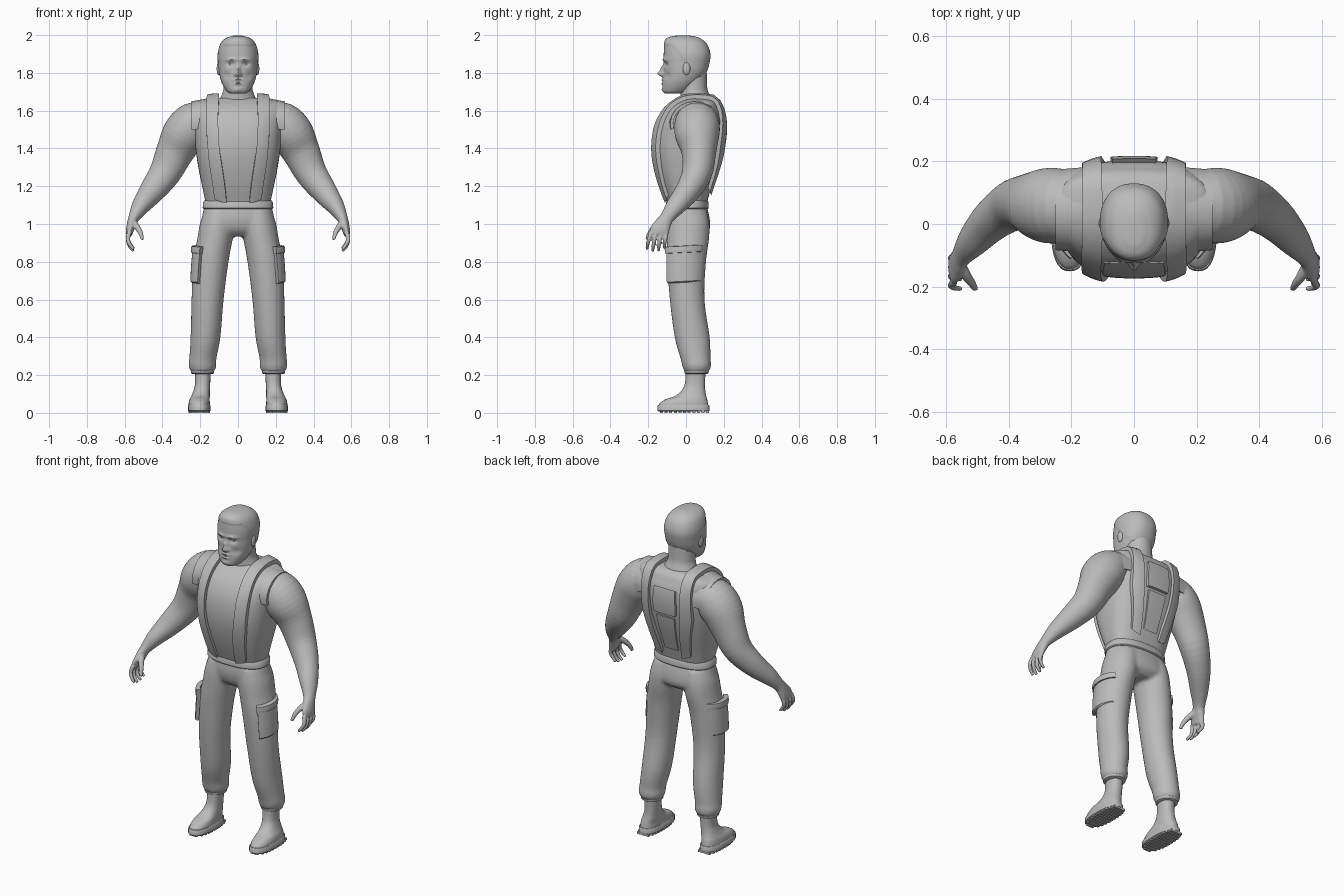
import bpy, bmesh, math
from mathutils import Vector, Matrix
from mathutils.bvhtree import BVHTree

if "Cube" in bpy.data.objects:
    bpy.data.objects.remove(bpy.data.objects["Cube"])

grey = bpy.data.materials.new("plain grey")
grey.diffuse_color = (0.5, 0.5, 0.5, 1)
grey.use_nodes = True
grey.node_tree.nodes["Principled BSDF"].inputs["Base Color"].default_value = grey.diffuse_color


def finish(bm, name, mirror=False, remesh=0, angle=40, relax=4):
    """Turn a bmesh into a smooth object, optionally fused and mirrored."""
    bmesh.ops.recalc_face_normals(bm, faces=bm.faces)
    me = bpy.data.meshes.new(name)
    bm.to_mesh(me)
    bm.free()
    me.materials.append(grey)
    ob = bpy.data.objects.new(name, me)
    bpy.context.collection.objects.link(ob)
    bpy.ops.object.select_all(action='DESELECT')
    ob.select_set(True)
    bpy.context.view_layer.objects.active = ob
    if remesh:
        m = ob.modifiers.new("fuse", 'REMESH')
        m.mode, m.voxel_size, m.use_smooth_shade = 'VOXEL', remesh, True
        s = ob.modifiers.new("relax", 'SMOOTH')
        s.iterations, s.factor = relax, 0.5
        for p in me.polygons:
            p.use_smooth = True
    else:
        bpy.ops.object.shade_smooth_by_angle(angle=math.radians(angle))
    if mirror:
        ob.modifiers.new("mirror", 'MIRROR')
    return ob


def skin(bm, loops):
    """Bridge closed loops of points and cap both ends."""
    vs = [[bm.verts.new(p) for p in lp] for lp in loops]
    n = len(vs[0])
    for a, b in zip(vs, vs[1:]):
        for i in range(n):
            bm.faces.new((a[i], a[(i + 1) % n], b[(i + 1) % n], b[i]))
    bm.faces.new(vs[0])
    bm.faces.new(vs[-1])


def refine(rows, k):
    """Catmull-Rom interpolation of every column."""
    out = []
    for i in range(len(rows) - 1):
        p = [rows[max(0, min(len(rows) - 1, i + j))] for j in (-1, 0, 1, 2)]
        for s in range(k):
            t = s / k
            out.append([0.5 * (2 * b + (c - a) * t + (2 * a - 5 * b + 4 * c - d) * t * t
                               + (3 * b - a - 3 * c + d) * t ** 3) for a, b, c, d in zip(*p)])
    return out + [list(rows[-1])]


def loft(bm, rows, n=32, e=2.0, k=4, along=False):
    """Rows are x, y, z, radius across, radius deep; along follows the path."""
    rows = refine(rows, k) if k > 1 else rows
    loops = []
    for i, (x, y, z, a, b) in enumerate(rows):
        u, v = Vector((1, 0, 0)), Vector((0, 1, 0))
        if along:
            t = Vector(rows[min(i + 1, len(rows) - 1)][:3]) - Vector(rows[max(i - 1, 0)][:3])
            t.normalize()
            u = (v - t * v.dot(t)).normalized()
            v = t.cross(u)
        lp = []
        for j in range(n):
            c, s = math.cos(math.tau * j / n), math.sin(math.tau * j / n)
            lp.append(Vector((x, y, z)) + u * a * math.copysign(abs(c) ** (2 / e), c)
                      + v * b * math.copysign(abs(s) ** (2 / e), s))
        loops.append(lp)
    skin(bm, loops)


def span(rows):
    """Rows of z, half width, front y, back y become loft rows."""
    return [(0, (f + b) / 2, z, w, (b - f) / 2) for z, w, f, b in rows]


def box(bm, x, y, z):
    m = Matrix.Translation([(a + b) / 2 for a, b in (x, y, z)]) @ Matrix.Diagonal(
        (x[1] - x[0], y[1] - y[0], z[1] - z[0], 1))
    return bmesh.ops.create_cube(bm, size=1, matrix=m)


def ball(bm, c, r):
    bmesh.ops.create_uvsphere(bm, u_segments=20, v_segments=12, radius=1,
                              matrix=Matrix.Translation(c) @ Matrix.Diagonal((*r, 1)))


# Torso in a fitted vest
bm = bmesh.new()
loft(bm, span([(1.10, .168, -.092, .108), (1.2, .19, -.128, .135), (1.3, .21, -.155, .165),
               (1.4, .225, -.168, .19), (1.5, .235, -.158, .203), (1.575, .245, -.125, .198),
               (1.62, .25, -.085, .18), (1.648, .22, -.045, .165), (1.668, .13, -.01, .14)]),
     n=64, e=2.7)
bm.normal_update()
tree = BVHTree.FromBMesh(bm)
finish(bm, "torso")


def wrapped(name, rows, thick, mirror=False):
    """Band laid on the torso; rows are angle from front-down, inner x, outer x."""
    bm = bmesh.new()
    loops = []
    for ang, x0, x1 in refine(rows, 6):
        a = math.radians(ang)
        d = Vector((0, -math.cos(a), math.sin(a)))
        top, low = [], []
        for i in range(9):
            x = x0 + (x1 - x0) * i / 8
            c = Vector((x, .02, 1.42))
            hit = tree.ray_cast(c + d, -d)[0] or c + d * .2
            top.append(hit + d * thick)
            low.append(hit - d * .012)
        loops.append(top + low[::-1])
    skin(bm, loops)
    return finish(bm, name, mirror)


# Shoulder straps, chest bib and back plates
wrapped("strap", [(-67, .06, .125), (-35, .082, .15), (0, .10, .162), (40, .105, .168),
                  (90, .10, .165), (140, .105, .165), (180, .10, .165), (215, .085, .145),
                  (247, .065, .12)], .024, True)
wrapped("vest_bib", [(-68, -.06, .06), (-30, -.085, .085), (10, -.10, .10), (48, -.095, .095)], .006)
wrapped("upper_back_plate", [(138, -.07, .07), (160, -.075, .075), (176, -.07, .07)], .016)
wrapped("lower_back_plate", [(182, -.06, .06), (215, -.052, .052), (242, -.045, .045)], .01)

# Vest shoulder flanges over the top of the arms
bm = bmesh.new()
loops = []
for i in range(13):
    a = math.radians(-15 + i * 17.5)
    y, z = .045 - .125 * math.cos(a), 1.53 + .115 * math.sin(a)
    d = Vector((0, -math.cos(a), math.sin(a))) * .012
    o, m = Vector((.25, y, z)), Vector((.15, y, z + .01))
    loops.append([o + d * .3, m + d, m - d, o - d])
skin(bm, loops)
finish(bm, "vest_armhole", True)

# Belt
bm = bmesh.new()
loft(bm, span([(1.08, .182, -.1, .115), (1.085, .187, -.105, .12), (1.115, .185, -.105, .12),
               (1.125, .178, -.1, .115)]), n=64, e=2.4, k=1)
finish(bm, "belt")

# Trousers: both legs and the hips fused together
bm = bmesh.new()
for s in (-1, 1):
    loft(bm, [(s * x, y, z, a, b) for x, y, z, a, b in (
        (.188, .056, .215, .058, .06), (.188, .057, .235, .07, .073), (.188, .055, .262, .074, .078),
        (.186, .05, .29, .072, .08), (.172, .033, .4, .079, .093), (.161, .006, .6, .085, .092),
        (.144, .003, .8, .094, .103), (.122, .01, .92, .094, .112), (.108, .012, 1.0, .094, .112),
        (.095, .01, 1.07, .085, .1))])
loft(bm, span([(.935, .10, -.05, .09), (.97, .185, -.085, .125), (1.03, .192, -.1, .125),
               (1.1, .175, -.095, .108)]), n=48, e=2.3)
finish(bm, "trousers", remesh=.01)

# Cuff bands
bm = bmesh.new()
loft(bm, [(.188, .056, .205, .05, .054), (.188, .056, .21, .06, .063),
          (.188, .056, .222, .062, .065), (.188, .056, .228, .055, .06)], k=1)
finish(bm, "cuff_band", True)

# Cargo pockets with flaps, curved around the thigh
for name, z0, z1, grow, half in (("pocket", .69, .865, 0, 52), ("pocket_flap", .848, .885, .007, 55)):
    bm = bmesh.new()
    loops = []
    for t, g in ((0, -.008), (.04, 0), (.5, .002), (.96, 0), (1, -.008)):
        z = z0 + (z1 - z0) * t
        cx = .153 - (z - .69) * .07
        arc = [math.radians(half * (i / 8 - 1)) for i in range(17)]
        ring = [(a, .100 + grow + g) for a in arc] + [(a, .08) for a in arc[::-1]]
        loops.append([Vector((cx + r * math.cos(a), -.012 + (r + .014) * math.sin(a),
                              z + .06 * r * math.sin(a))) for a, r in ring])
    skin(bm, loops)
    finish(bm, name, True)

# Boots
bm = bmesh.new()
loft(bm, [(.205, -.012, .028, .056, .132), (.205, -.012, .05, .056, .128), (.203, .002, .072, .053, .11),
          (.198, .025, .09, .049, .082), (.192, .04, .12, .043, .062), (.187, .048, .16, .04, .053),
          (.186, .052, .24, .043, .052)], e=2.3)
finish(bm, "boot", True)
bm = bmesh.new()
loft(bm, [(.205, -.013, .008, .056, .133), (.205, -.013, .012, .06, .138), (.205, -.013, .036, .06, .138),
          (.205, -.013, .042, .056, .134)], e=2.5, k=1)
for i in range(11):
    y = -.138 + i * .0245
    w = .056 * (1 - abs((y + .006) / .138) ** 2.5) ** .4
    box(bm, (.205 - w, .205 + w), (y, y + .016), (0, .012))
finish(bm, "boot_sole", True)

# Arm, palm, fingers and thumb fused
bm = bmesh.new()
loft(bm, [(.15, .06, 1.55, .10, .09), (.23, .058, 1.532, .118, .114), (.285, .06, 1.472, .118, .117),
          (.335, .068, 1.38, .092, .1), (.387, .058, 1.27, .08, .084), (.455, .01, 1.175, .066, .068),
          (.515, -.055, 1.095, .052, .048), (.55, -.10, 1.035, .037, .03), (.563, -.122, 1.0, .043, .025),
          (.573, -.14, .965, .051, .02), (.576, -.147, .942, .046, .015)], n=40, along=True)
for i in range(4):
    y = -.105 - i * .027
    drop = (.012, 0, -.002, .008)[i]
    loft(bm, [(.575, y, .955, .012, .013), (.583, y - .004 - i * .002, .92, .0105, .012),
              (.574, y - .008 - i * .003, .886 + drop, .0098, .0105),
              (.552, y - .009 - i * .004, .858 + drop, .0075, .008)], n=12, along=True)
loft(bm, [(.555, -.13, 1.01, .02, .018), (.535, -.165, .985, .017, .016), (.517, -.19, .955, .013, .013),
          (.506, -.208, .918, .009, .009)], n=12, along=True)
finish(bm, "arm", True, remesh=.005, relax=2)

# Neck
bm = bmesh.new()
loft(bm, [(0, .06, 1.6, .14, .09), (0, .052, 1.66, .098, .08), (0, .043, 1.7, .08, .074),
          (0, .04, 1.73, .077, .072), (0, .035, 1.8, .075, .075)], n=40)
finish(bm, "neck")

# Head: lofted skull, then pushed into brow, sockets, nose, lips and hair
bm = bmesh.new()
loft(bm, span([(1.69, .04, -.11, -.03), (1.705, .062, -.122, .015), (1.75, .087, -.122, .07),
               (1.8, .1, -.118, .105), (1.85, .104, -.118, .121), (1.9, .105, -.118, .126),
               (1.95, .092, -.114, .11), (1.978, .07, -.105, .08), (1.994, .038, -.075, .045),
               (1.998, .01, -.03, .005)]), n=112, e=2.25, k=7)
bumps = ((0, 1.795, .013, .014, .03), (0, 1.82, .011, .02, .017), (.016, 1.79, .009, .008, .01),
         (.04, 1.846, .02, .012, -.012), (.035, 1.87, .03, .008, .01), (0, 1.762, .028, .006, .01),
         (0, 1.743, .024, .006, .009), (0, 1.753, .03, .003, -.004), (0, 1.712, .022, .012, .006),
         (.06, 1.785, .02, .02, -.007))
for v in bm.verts:
    x, y, z = v.co
    if y < -.02:
        for bx, bz, sx, sz, h in bumps:
            v.co.y -= h * math.exp(-((abs(x) - bx) / sx) ** 2 - ((z - bz) / sz) ** 2)
    if z > 1.945 - max(0, y + .07) * 1.2 and z > 1.77 and z < 1.99:
        v.co += Vector((x, y, 0)).normalized() * .003
finish(bm, "head", angle=60)

# Eyes and ears
bm = bmesh.new()
ball(bm, (.039, -.091, 1.846), (.016, .011, .007))
finish(bm, "eye", True)
bm = bmesh.new()
ball(bm, (.102, .003, 1.822), (.011, .02, .034))
finish(bm, "ear", True)
